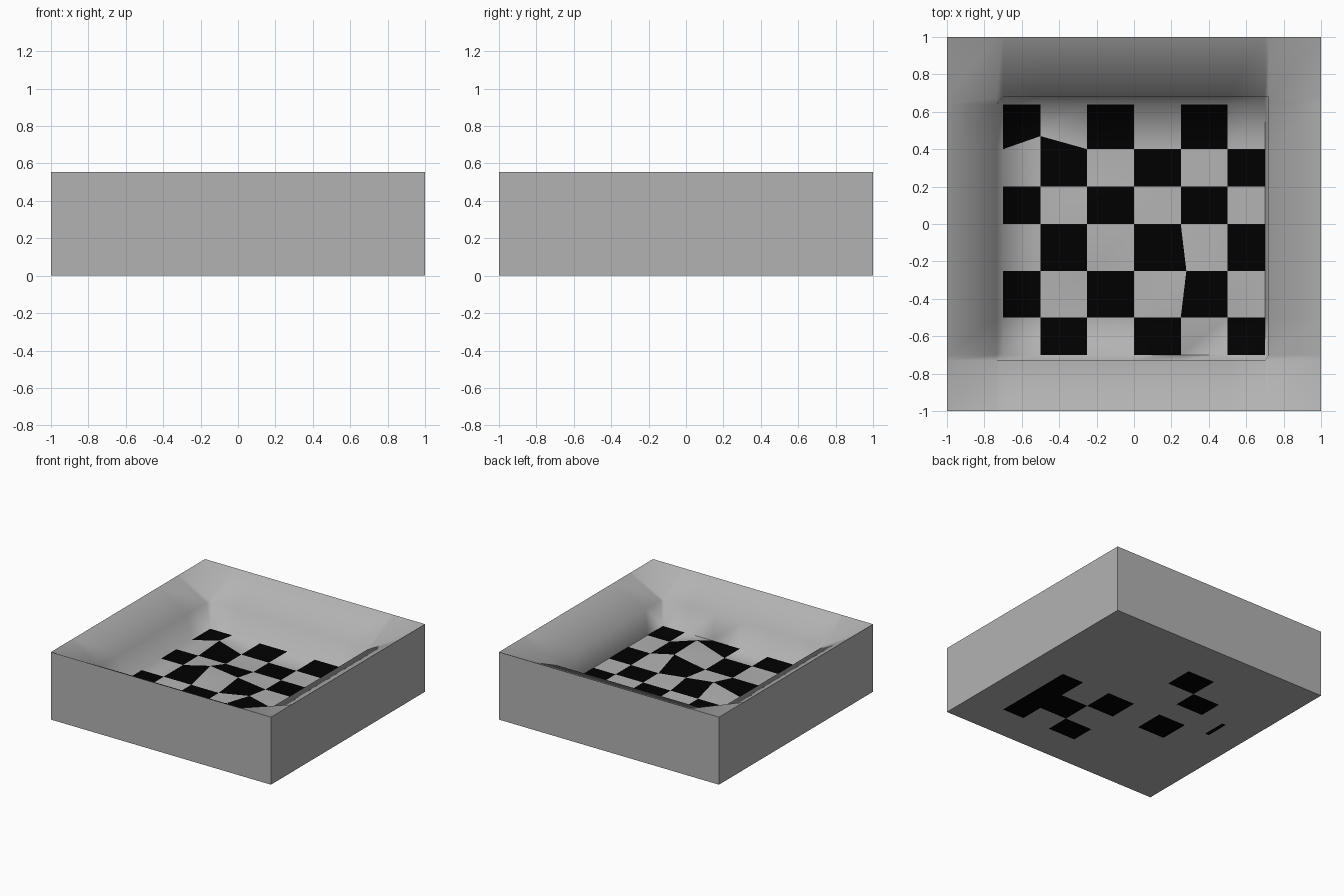
import bpy, bmesh

if "Cube" in bpy.data.objects:
    bpy.data.objects.remove(bpy.data.objects["Cube"])

# Loop positions of the block; tiles lie between index 2 and 8
XS = [-1, -.735, -.7, -.5, -.25, 0, .25, .5, .7, .72, 1]
YS = [-1, -.73, -.7, -.5, -.25, 0, .2, .4, .64, .68, 1]
RIM, LEDGE, FLOOR = .555, .405, .2
N = len(XS)
# Uneven spots in the floor: (i, j) -> shift in x, y, z
BUMPS = {(3, 7): (0, .07, .02), (4, 5): (0, 0, .06), (5, 5): (0, 0, .03),
         (6, 4): (.03, 0, .05), (6, 3): (0, 0, .08)}
# Dark cells on the underside
UNDER = {(7, 4), (7, 3), (7, 2), (6, 3), (5, 4), (5, 2), (3, 4), (4, 7), (3, 6), (1, 5)}


def top_point(i, j):
    ring = min(i, j, N - 1 - i, N - 1 - j)
    z = (RIM, LEDGE)[ring] if ring < 2 else FLOOR
    dx, dy, dz = BUMPS.get((i, j), (0, 0, 0))
    return XS[i] + dx, YS[j] + dy, z + dz


bm = bmesh.new()
top = {(i, j): bm.verts.new(top_point(i, j)) for i in range(N) for j in range(N)}
base = {(i, j): bm.verts.new((XS[i], YS[j], 0)) for i in range(N) for j in range(N)}

# Basin and underside
for i in range(N - 1):
    for j in range(N - 1):
        ring = [(i, j), (i + 1, j), (i + 1, j + 1), (i, j + 1)]
        f = bm.faces.new([top[k] for k in ring])
        if 2 <= i < 8 and 2 <= j < 8 and (i + j) % 2:
            f.material_index = 1
        f = bm.faces.new([base[k] for k in reversed(ring)])
        if (i, j) in UNDER:
            f.material_index = 1

# Outer walls
for k in range(N - 1):
    for a, b in (((k, 0), (k + 1, 0)), ((N - 1, k), (N - 1, k + 1)),
                 ((k + 1, N - 1), (k, N - 1)), ((0, k + 1), (0, k))):
        bm.faces.new([base[a], base[b], top[b], top[a]])

mesh = bpy.data.meshes.new("checkered_basin")
bm.to_mesh(mesh)
bm.free()
black = bpy.data.materials.new("black_tile")
black.diffuse_color = (0, 0, 0, 1)
black.use_nodes = True
black.node_tree.nodes["Principled BSDF"].inputs["Base Color"].default_value = black.diffuse_color
grey = bpy.data.materials.new("grey_stone")
grey.diffuse_color = (.45, .45, .45, 1)
grey.use_nodes = True
grey.node_tree.nodes["Principled BSDF"].inputs["Base Color"].default_value = grey.diffuse_color
mesh.materials.append(grey)
mesh.materials.append(black)
obj = bpy.data.objects.new("checkered_basin", mesh)
bpy.context.collection.objects.link(obj)
bpy.context.view_layer.objects.active = obj
obj.select_set(True)
bpy.ops.object.shade_smooth_by_angle(angle=1.45)
